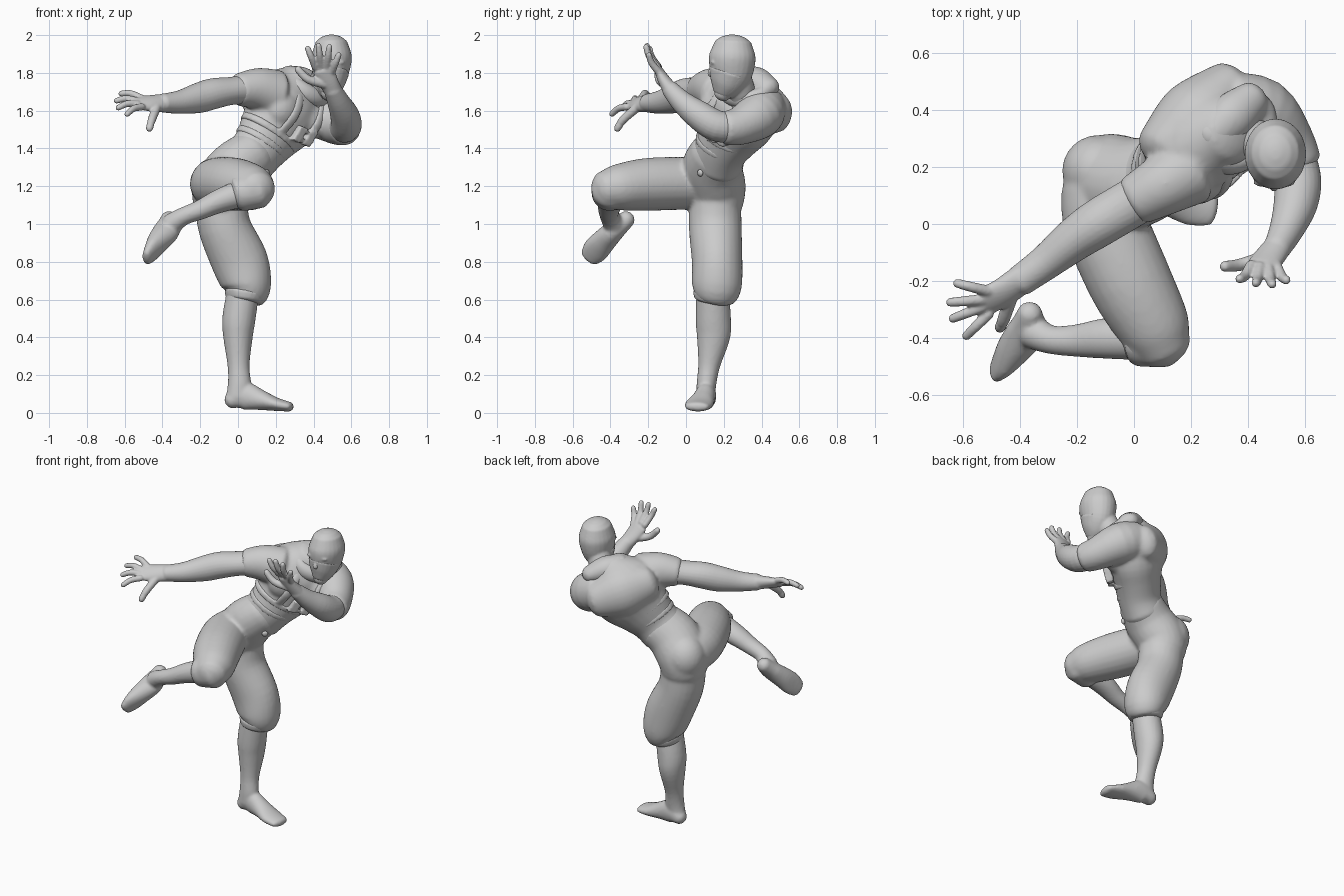
import bpy, bmesh, math
from mathutils import Vector, Matrix

SEG = 24

def tube(bm, side, stations, dome=0.6, sub=4):
    """Loft ellipses through stations (x, y, z, half width along side, half depth)."""
    st = [tuple(s) if len(s) == 5 else tuple(s) + (s[3],) for s in stations]
    vs = [Vector(s) for s in st]
    pts = []
    for i in range(len(vs) - 1):
        p0, p1, p2, p3 = vs[max(i - 1, 0)], vs[i], vs[i + 1], vs[min(i + 2, len(vs) - 1)]
        for k in range(sub):
            t = k / sub
            pts.append(0.5 * (2 * p1 + (p2 - p0) * t + (2 * p0 - 5 * p1 + 4 * p2 - p3) * t * t
                              + (3 * p1 - p0 - 3 * p2 + p3) * t ** 3))
    pts.append(vs[-1])
    rings = []
    for i, p in enumerate(pts):
        t = (pts[min(i + 1, len(pts) - 1)] - pts[max(i - 1, 0)])
        t = Vector(t[:3]).normalized()
        rings.append((Vector(p[:3]), t, p[3], p[4]))

    def cap(ring, sign):
        c, t, a, b = ring
        out = []
        for deg in (30, 55, 75, 86):
            r = math.radians(deg)
            out.append((c + t * sign * dome * min(a, b) * math.sin(r), t, a * math.cos(r), b * math.cos(r)))
        return out
    rings = cap(rings[0], -1)[::-1] + rings + cap(rings[-1], 1)
    loops = []
    for c, t, a, b in rings:
        u = Vector(side)
        u = (u - t * u.dot(t)).normalized()
        v = t.cross(u)
        loops.append([bm.verts.new(c + u * a * math.cos(q) + v * b * math.sin(q))
                      for q in (2 * math.pi * j / SEG for j in range(SEG))])
    for l0, l1 in zip(loops, loops[1:]):
        for j in range(SEG):
            bm.faces.new((l0[j], l0[(j + 1) % SEG], l1[(j + 1) % SEG], l1[j]))
    bm.faces.new(loops[0][::-1])
    bm.faces.new(loops[-1])

def ball(bm, centre, size, axis=(0, 0, 1)):
    rot = Vector(axis).to_track_quat('Z', 'Y').to_matrix().to_4x4()
    m = Matrix.Translation(centre) @ rot @ Matrix.Diagonal((*size, 1))
    bmesh.ops.create_uvsphere(bm, u_segments=24, v_segments=14, radius=1, matrix=m)

def part(name, bm, voxel=0.011, smooth=4):
    """Turn the overlapping pieces in bm into one fused smooth skin."""
    bmesh.ops.recalc_face_normals(bm, faces=bm.faces)
    me = bpy.data.meshes.new(name)
    bm.to_mesh(me)
    bm.free()
    ob = bpy.data.objects.new(name, me)
    bpy.context.collection.objects.link(ob)
    r = ob.modifiers.new("fuse", 'REMESH')
    r.mode, r.voxel_size, r.use_smooth_shade = 'VOXEL', voxel, True
    s = ob.modifiers.new("soften", 'SMOOTH')
    s.factor, s.iterations = 0.5, smooth
    return ob

def finger(bm, base, tip, bend, r=0.018):
    a, b = Vector(base), Vector(tip)
    m = (a + b) / 2 + Vector(bend)
    tube(bm, (0.3, 0.5, 0.8), [(*a, r * 1.1), (*m, r), (*(b - (b - m) * 0.2), r * 0.88)], 1.0)

S = Vector((-0.70, -0.64, 0.30)).normalized()    # across the shoulders
U = Vector((0.50, 0.20, 0.82)).normalized()      # up the spine
F = U.cross(S).normalized()                      # out of the chest

# Trousers: pelvis, standing thigh, raised thigh with bent knee
bm = bmesh.new()
tube(bm, (-0.4, -0.85, 0.2), [(-0.095, 0.16, 1.10, .142, .142), (-0.085, 0.16, 1.19, .158, .155),
                              (-0.01, 0.14, 1.29, .165, .15), (0.09, 0.17, 1.37, .148, .133)])
ball(bm, (-0.125, 0.185, 1.21), (.127, .127, .14))
tube(bm, (0, 1, 0), [(-0.09, .155, 1.12, .137, .14), (-0.07, .155, .98, .14, .14), (0.01, .165, .80, .134, .15),
                     (0.047, .163, .67, .132, .13), (0.035, .153, .61, .11, .103)], 0.2)
tube(bm, (0, 0, 1), [(-0.125, .13, 1.21, .13, .13), (-0.10, 0, 1.215, .139, .147), (-0.015, -.2, 1.21, .14, .147),
                     (0.065, -.35, 1.195, .124, .13), (0.095, -.415, 1.185, .105, .107)], 0.8)
tube(bm, (0, 0, 1), [(0.115, -.40, 1.185, .102), (0.01, -.405, 1.16, .095)], 0.5)
part("trousers", bm, smooth=7)

# Rolled trouser hems
bm = bmesh.new()
tube(bm, (0, 1, 0), [(0.04, .155, .635, .120, .114), (0.034, .15, .595, .108, .10)], 0.15)
tube(bm, (0, 0, 1), [(0.04, -.40, 1.17, .098), (-0.005, -.402, 1.155, .092)], 0.15)
part("trouser_hems", bm, 0.009, 4)

# Standing lower leg and foot
bm = bmesh.new()
tube(bm, (0, 1, 0), [(0.03, .14, .66, .085), (0.005, .145, .5, .093, .088), (0, .145, .4, .088, .078),
                     (0.003, .122, .25, .058, .058), (0.008, .108, .15, .052, .062), (0.0, .105, .08, .05, .064)])
tube(bm, (0, 1, 0), [(-0.03, .11, .068, .048, .046), (0.03, .107, .09, .053, .075), (0.12, .09, .068, .062, .054),
                     (0.20, .07, .046, .075, .036), (0.27, .058, .033, .066, .026)], 0.9)
part("standing_lower_leg", bm, 0.009)

# Raised lower leg and foot
bm = bmesh.new()
tube(bm, (0, 0, 1), [(0.06, -.40, 1.175, .078), (-0.09, -.40, 1.125, .064, .072), (-.20, -.408, 1.075, .052, .057),
                     (-.29, -.405, 1.04, .048, .05), (-.35, -.38, 1.0, .058, .06)])
tube(bm, (0, .63, -.67), [(-.365, -.315, 1.025, .046, .046), (-.375, -.375, .97, .055, .07),
                          (-.42, -.435, .91, .065, .06), (-.455, -.48, .86, .07, .042),
                          (-.48, -.51, .825, .056, .027)], 0.9)
part("raised_lower_leg", bm, 0.009)

# Jacket: chest and back with upper sleeves
bm = bmesh.new()
tube(bm, S, [(0.05, .16, 1.33, .15, .135), (0.11, .185, 1.40, .153, .133), (0.17, .235, 1.49, .188, .148),
             (0.23, .285, 1.58, .225, .172), (0.28, .32, 1.67, .22, .165), (0.34, .33, 1.75, .13, .12)], 0.5)
for sgn in (-1, 1):
    ball(bm, Vector((0.25, .29, 1.59)) + S * 0.10 * sgn + F * 0.095, (.10, .10, .075), F)
back = Vector((0.255, .325, 1.62)) - F * 0.075
tube(bm, U, [(*(back + S * k), a, b) for k, a, b in ((-.16, .11, .085), (0, .15, .12), (.16, .11, .085))], 0.8)
tube(bm, (0, 0, 1), [(0.19, .19, 1.69, .13), (0.10, .135, 1.715, .112, .108), (0.0, .08, 1.71, .086, .09)], 0.3)
tube(bm, (0, 0, 1), [(0.34, .40, 1.62, .13), (0.445, .385, 1.575, .127), (0.53, .285, 1.52, .103),
                     (0.57, .205, 1.507, .09)], 0.3)
part("jacket", bm, smooth=9)

# Vest bands: lower edge, shoulder straps and pouches
bm = bmesh.new()
for c, a, b in (((0.125, .197, 1.425), .160, .140), ((0.165, .23, 1.48), .187, .149)):
    c = Vector(c)
    tube(bm, S, [(*(c - U * .016), a, b), (*(c + U * .016), a, b)], 0.1)
for k in (-1, 1):
    base = Vector((0.25, .29, 1.57)) + S * 0.085 * k
    arc = [base + F * f + U * u for f, u in ((.148, -.09), (.168, .02), (.115, .13), (.0, .18))]
    tube(bm, S, [(*p, .028, .012) for p in arc])
for k in (-0.055, 0.02):
    p = Vector((0.245, .285, 1.545)) + S * (k - .02) + F * 0.160 - U * 0.045
    m = Matrix((S, U, F)).transposed().to_4x4()
    bmesh.ops.create_cube(bm, size=1, matrix=Matrix.Translation(p) @ m @ Matrix.Diagonal((.055, .09, .045, 1)))
part("vest_details", bm, 0.008, 4)

# Belt button
bm = bmesh.new()
ball(bm, (0.15, .075, 1.27), (.02, .02, .012), F)
part("belt_button", bm, 0.005, 1)

# Hood folded down: thick collar ring plus the roll behind the neck
bm = bmesh.new()
hc = Vector((0.365, .32, 1.715))
loop = [hc + S * 0.12 * math.cos(q) + F * 0.09 * math.sin(q) - U * 0.03 * math.sin(q)
        for q in (math.pi * 2 * i / 12 for i in range(13))]
tube(bm, U, [(*p, .05, .042) for p in loop], 0.2)
roll = hc - F * 0.062 + U * 0.03
tube(bm, U, [(*(roll + S * k), a, b) for k, a, b in ((-.10, .055, .065), (0, .078, .085), (.10, .06, .065))], 0.9)
part("hood", bm, 0.01, 9)

# Head and neck with nose and brow
bm = bmesh.new()
tube(bm, (1, 0, 0), [(0.37, .31, 1.64, .08), (0.43, .29, 1.71, .075), (0.47, .265, 1.80, .075)])
tube(bm, (1, 0, 0), [(0.482, .19, 1.685, .042, .045), (0.485, .213, 1.73, .072, .082), (0.49, .238, 1.80, .096, .113),
                     (0.495, .245, 1.88, .108, .124), (0.495, .248, 1.93, .096, .11)], 0.76)
tube(bm, (1, 0, 0), [(0.49, .142, 1.84, .012), (0.49, .128, 1.795, .016)], 1)
for sx in (-1, 1):
    ball(bm, (0.49 + sx * .04, .145, 1.855), (.034, .016, .012))
    ball(bm, (0.49 + sx * .04, .148, 1.825), (.018, .012, .009))
part("head", bm, 0.007, 4)

# Face mask over nose and jaw
bm = bmesh.new()
tube(bm, (1, 0, 0), [(0.482, .192, 1.69, .047, .052), (0.487, .212, 1.74, .078, .088),
                     (0.49, .232, 1.80, .099, .115)], 0.25)
part("face_mask", bm, 0.007, 3)

# Reaching arm and hand
bm = bmesh.new()
tube(bm, (0, 0, 1), [(0.08, .125, 1.715, .085), (-0.03, .06, 1.705, .074, .085), (-.13, 0, 1.69, .082, .084),
                     (-.21, -.055, 1.667, .08, .076), (-.31, -.135, 1.645, .062, .062),
                     (-.40, -.20, 1.64, .05, .055)])
tube(bm, (0, .83, .5), [(-.39, -.19, 1.64, .055, .045), (-.46, -.24, 1.638, .058, .034),
                        (-.52, -.27, 1.64, .057, .023)])
for base, tip in (((-.51, -.315, 1.62), (-.595, -.40, 1.575)), ((-.53, -.29, 1.635), (-.645, -.335, 1.61)),
                  ((-.53, -.265, 1.65), (-.655, -.275, 1.65)), ((-.51, -.235, 1.665), (-.63, -.205, 1.69))):
    finger(bm, base, tip, (0, 0, 0.014))
finger(bm, (-.43, -.255, 1.62), (-.472, -.37, 1.495), (-.005, -.02, -.005), 0.022)
part("reaching_arm", bm, 0.0065, 3)

# Guarding arm and open hand
bm = bmesh.new()
tube(bm, (0, 0, 1), [(0.545, .26, 1.51, .08), (0.572, .16, 1.52, .083), (.565, .07, 1.575, .077),
                     (0.533, -.02, 1.645, .06), (0.50, -.085, 1.715, .046, .048)])
tube(bm, (.95, .1, -.3), [(.507, -.075, 1.70, .048, .043), (.475, -.115, 1.76, .054, .033),
                          (.452, -.145, 1.815, .058, .023)])
for base, tip in (((.41, -.145, 1.83), (.365, -.195, 1.94)), ((.44, -.15, 1.835), (.425, -.21, 1.955)),
                  ((.47, -.15, 1.825), (.485, -.215, 1.95)), ((.495, -.14, 1.80), (.537, -.20, 1.905))):
    finger(bm, base, tip, (0, -0.012, 0))
finger(bm, (.46, -.115, 1.74), (.305, -.15, 1.83), (-.01, -.01, -.02), 0.022)
part("guarding_arm", bm, 0.0065, 3)
